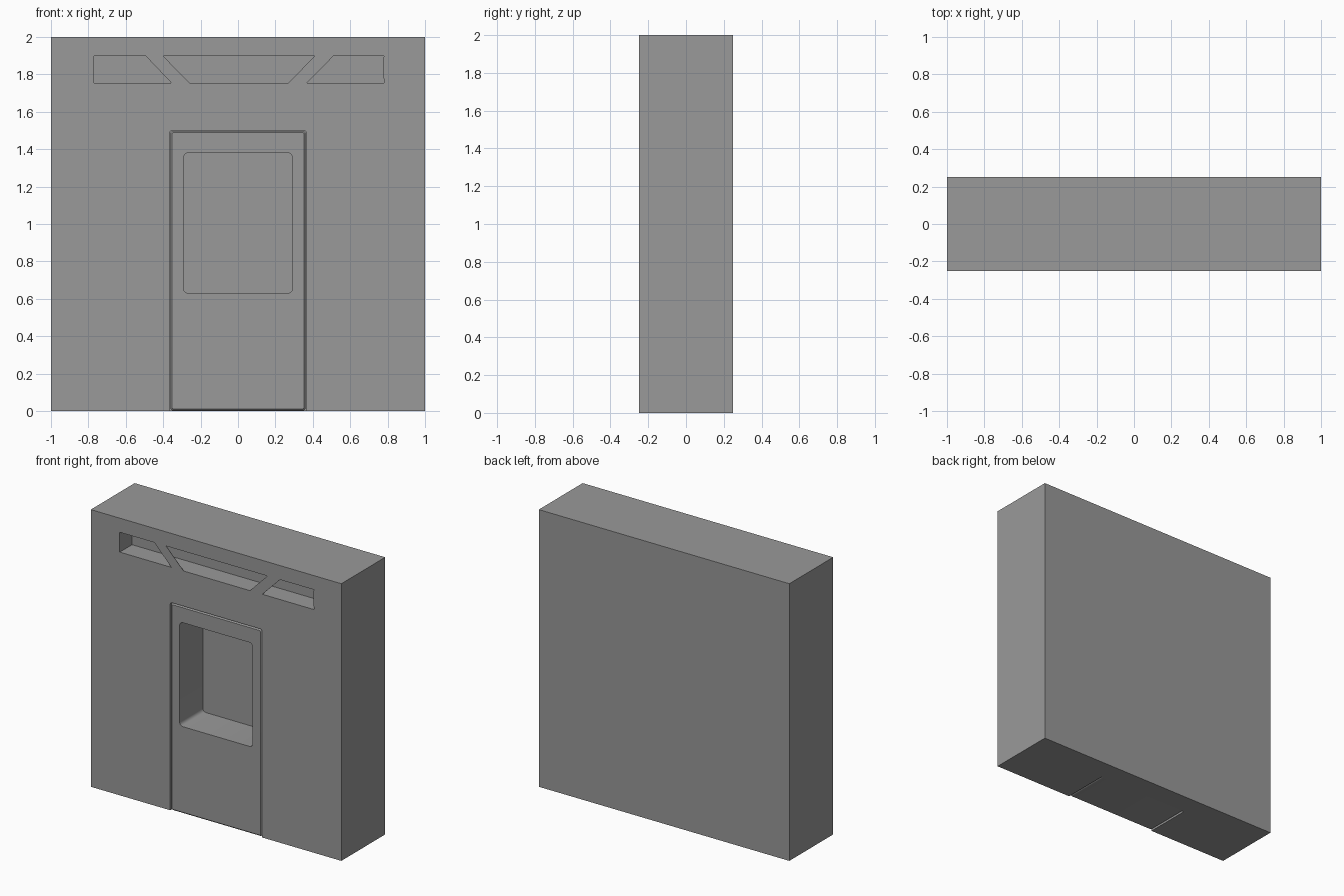
import bpy, bmesh, math

if "Cube" in bpy.data.objects:
    bpy.data.objects.remove(bpy.data.objects["Cube"])

FRONT, BACK = -0.25, 0.25

grey = bpy.data.materials.new("dark_grey")
grey.diffuse_color = (0.32, 0.32, 0.32, 1)
grey.use_nodes = True
grey.node_tree.nodes["Principled BSDF"].inputs["Base Color"].default_value = grey.diffuse_color


def prism(name, pts, y0, y1):
    """Extrude an (x, z) outline from y0 to y1."""
    bm = bmesh.new()
    face = bm.faces.new([bm.verts.new((x, y0, z)) for x, z in pts])
    ext = bmesh.ops.extrude_face_region(bm, geom=[face])
    verts = [g for g in ext["geom"] if isinstance(g, bmesh.types.BMVert)]
    bmesh.ops.translate(bm, verts=verts, vec=(0, y1 - y0, 0))
    bmesh.ops.recalc_face_normals(bm, faces=bm.faces[:])
    mesh = bpy.data.meshes.new(name)
    bm.to_mesh(mesh)
    bm.free()
    mesh.materials.append(grey)
    obj = bpy.data.objects.new(name, mesh)
    bpy.context.collection.objects.link(obj)
    return obj


def rounded(x, z0, z1, r, n=4):
    """Rounded rectangle outline, symmetric about x = 0."""
    corners = [(x - r, z1 - r, 0), (-x + r, z1 - r, 90),
               (-x + r, z0 + r, 180), (x - r, z0 + r, 270)]
    return [(cx + r * math.cos(math.radians(a + 90 * i / n)),
             cz + r * math.sin(math.radians(a + 90 * i / n)))
            for cx, cz, a in corners for i in range(n + 1)]


def cut(obj, cutter):
    mod = obj.modifiers.new("cut", 'BOOLEAN')
    mod.operation, mod.solver, mod.object = 'DIFFERENCE', 'EXACT', cutter
    bpy.context.view_layer.objects.active = obj
    bpy.ops.object.modifier_apply(modifier=mod.name)
    bpy.data.objects.remove(cutter)


# Wall block with door opening
wall = prism("wall", [(-1, 0), (1, 0), (1, 2), (-1, 2)], FRONT, BACK)
cut(wall, prism("opening_cutter", rounded(0.366, -0.1, 1.501, 0.015), FRONT - 0.1, FRONT + 0.34))

# Long hollow above the door, seen through slanted slots in a thin front skin
cut(wall, prism("hollow_cutter", [(-0.769, 1.755), (0.784, 1.755), (0.784, 1.898), (-0.769, 1.898)],
                FRONT + 0.003, FRONT + 0.14))
slots = [
    [(-0.769, 1.898), (-0.493, 1.898), (-0.357, 1.755), (-0.769, 1.755)],
    [(-0.4, 1.898), (0.41, 1.898), (0.27, 1.755), (-0.26, 1.755)],
    [(0.51, 1.898), (0.782, 1.898), (0.776, 1.885), (0.776, 1.785),
     (0.784, 1.765), (0.78, 1.755), (0.37, 1.755)],
]
for pts in slots:
    cut(wall, prism("slot_cutter", pts, FRONT - 0.1, FRONT + 0.05))

# Door slab: chamfer the front rim, then cut the deep window recess
door = prism("door", rounded(0.362, 0.003, 1.497, 0.015), FRONT, FRONT + 0.345)
bm = bmesh.new()
bm.from_mesh(door.data)
rim = [e for e in bm.edges if all(abs(v.co.y - FRONT) < 1e-5 for v in e.verts)]
bmesh.ops.bevel(bm, geom=rim, offset=0.009, segments=1, affect='EDGES')
bm.to_mesh(door.data)
bm.free()
cut(door, prism("window_cutter", rounded(0.291, 0.63, 1.38, 0.025), FRONT - 0.1, FRONT + 0.265))

# Smooth the rounded corners, keep flat edges crisp
bpy.ops.object.select_all(action='DESELECT')
for obj in (wall, door):
    obj.select_set(True)
bpy.context.view_layer.objects.active = door
bpy.ops.object.shade_smooth_by_angle(angle=math.radians(30))
